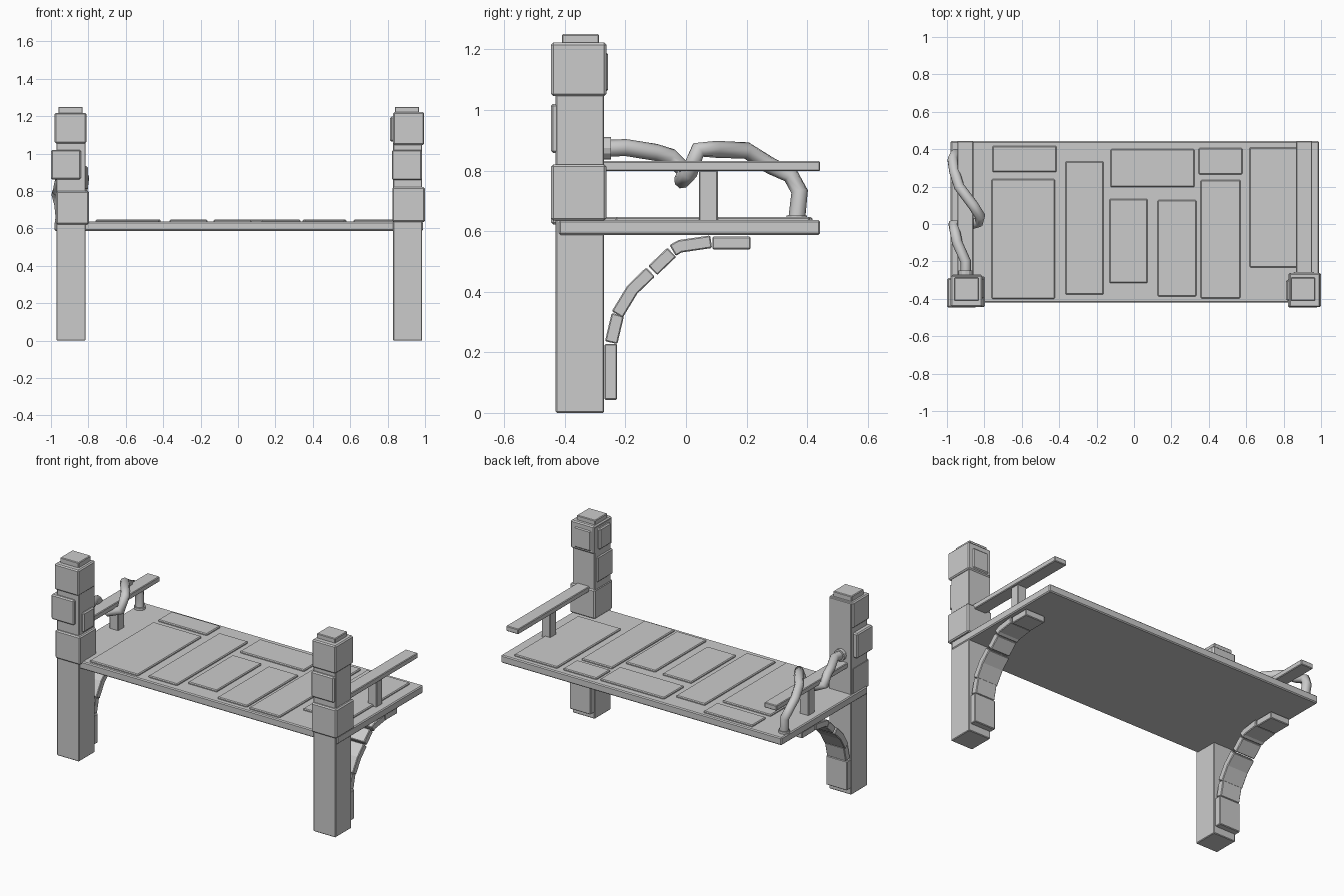
import bpy, bmesh, math
from mathutils import Vector

if "Cube" in bpy.data.objects:
    bpy.data.objects.remove(bpy.data.objects["Cube"])


def finish(name, bm, bevel=0.0):
    bmesh.ops.recalc_face_normals(bm, faces=bm.faces)
    me = bpy.data.meshes.new(name)
    bm.to_mesh(me)
    bm.free()
    ob = bpy.data.objects.new(name, me)
    bpy.context.collection.objects.link(ob)
    if bevel:
        m = ob.modifiers.new("bevel", 'BEVEL')
        m.width = bevel
        m.segments = 1
    return ob


def box(name, x, y, z, bevel=0.004):
    """Box from (min, max) ranges."""
    bm = bmesh.new()
    bmesh.ops.create_cube(bm, size=1)
    for v in bm.verts:
        v.co = [r[0] + (c + 0.5) * (r[1] - r[0]) for c, r in zip(v.co, (x, y, z))]
    return finish(name, bm, bevel)


def strip(name, pts, thick, x0, x1):
    """Band of stone following a y-z path, extruded along x."""
    pts = [Vector(p) for p in pts]
    a, b = [], []
    for i, p in enumerate(pts):
        d = (pts[min(i + 1, len(pts) - 1)] - pts[max(i - 1, 0)]).normalized()
        n = Vector((-d.y, d.x)) * thick / 2
        a.append(p + n)
        b.append(p - n)
    bm = bmesh.new()
    rings = [[bm.verts.new((x, q.x, q.y)) for x, q in
              ((x0, l), (x1, l), (x1, r), (x0, r))] for l, r in zip(a, b)]
    for r, s in zip(rings, rings[1:]):
        for i in range(4):
            bm.faces.new((r[i], r[(i + 1) % 4], s[(i + 1) % 4], s[i]))
    bm.faces.new(rings[0])
    bm.faces.new(rings[-1])
    return finish(name, bm, 0.004)


def disc(name, loc, radius, depth, rot_x=0.0):
    bpy.ops.mesh.primitive_cylinder_add(vertices=12, radius=radius, depth=depth,
                                        location=loc, rotation=(rot_x, 0, 0))
    bpy.context.object.name = name


# Deck slab with raised paving panels
box("deck", (-0.98, 0.99), (-0.42, 0.443), (0.587, 0.636), 0.006)
panels = [(-.757, -.414, .278, .417), (-.762, -.423, -.40, .24),
          (-.366, -.163, -.377, .335), (-.126, .324, .198, .40),
          (-.131, .072, -.316, .134), (.126, .334, -.387, .128),
          (.345, .58, .265, .405), (.356, .57, -.397, .235),
          (.618, .92, -.232, .41)]
for i, (x0, x1, y0, y1) in enumerate(panels):
    box(f"deck_panel_{i + 1}", (x0, x1), (y0, y1), (0.62, 0.647), 0.005)

# Posts, handrails, rail supports and curved stone brackets on each side
bracket = [[(-.248, .043), (-.248, .228)],
           [(-.247, .232), (-.225, .325)],
           [(-.227, .325), (-.177, .407), (-.117, .465)],
           [(-.110, .470), (-.047, .530)],
           [(-.044, .536), (-.020, .550), (.083, .565)],
           [(.087, .561), (.213, .561)]]
for side, cx, rail in (("left", -.893, -.902), ("right", .907, .91)):
    box(side + "_post", (cx - .078, cx + .078), (-.43, -.27), (0, 1.215))
    box(side + "_post_cap", (cx - .068, cx + .062), (-.41, -.287), (1.2, 1.25))
    box(side + "_rail", (rail - .043, rail + .043), (-.28, .443), (.798, .831))
    box(side + "_rail_support", (rail - .031, rail + .031), (.043, .105), (.63, .80))
    for i, path in enumerate(bracket):
        off = 0.006 * (i % 2)
        strip(f"{side}_bracket_stone_{i + 1}", path, .042,
              cx - .078 + off, cx + .07 - off)

# Stone blocks wrapping the posts
blocks = {
    "left_top_block": ((-.98, -.81), (-.443, -.275), (1.055, 1.218)),
    "left_middle_block": ((-1.0, -.84), (-.446, -.29), (.862, 1.02)),
    "left_lower_block": ((-.973, -.797), (-.445, -.28), (.622, .80)),
    "left_inner_plate": ((-.85, -.803), (-.40, -.29), (.81, .933)),
    "right_top_block": ((.83, .995), (-.445, -.263), (1.046, 1.222)),
    "right_middle_block": ((.823, .984), (-.446, -.29), (.858, 1.02)),
    "right_lower_block": ((.825, 1.0), (-.445, -.263), (.635, .82)),
    "right_top_inner_plate": ((.813, .85), (-.41, -.30), (1.065, 1.197)),
    "right_top_back_plate": ((.85, .965), (-.30, -.257), (1.06, 1.19)),
}
for name, (x, y, z) in blocks.items():
    box(name, x, y, z, 0.007)

# Root twisting around the left rail
path = [(-.90, -.28, .872), (-.90, -.20, .876), (-.945, -.10, .86),
        (-.955, -.05, .845), (-.968, -.005, .80), (-.90, -.012, .768),
        (-.83, .01, .79), (-.822, .04, .868), (-.86, .10, .87),
        (-.935, .20, .866), (-.96, .28, .815), (-.97, .345, .785),
        (-.955, .375, .73), (-.945, .365, .635)]
cu = bpy.data.curves.new("rail_root", 'CURVE')
cu.dimensions = '3D'
cu.bevel_depth = 0.028
cu.bevel_resolution = 2
cu.use_fill_caps = True
sp = cu.splines.new('POLY')
sp.points.add(len(path) - 1)
for p, c in zip(sp.points, path):
    p.co = (*c, 1)
bpy.context.collection.objects.link(bpy.data.objects.new("rail_root", cu))
disc("root_post_collar", (-.90, -.26, .874), .037, .024, math.pi / 2)
disc("root_deck_collar", (-.945, .365, .642), .034, .018)
